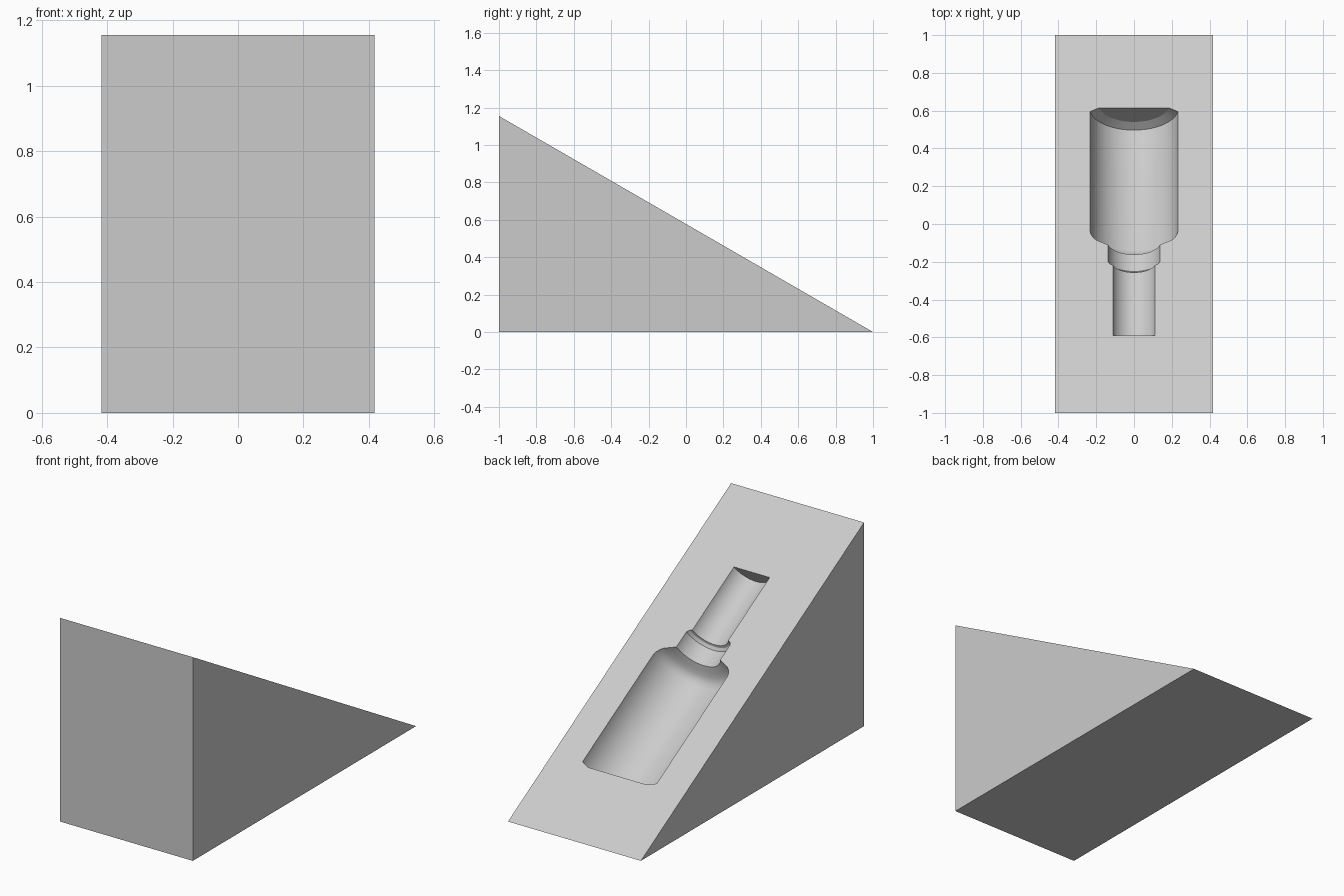
import bpy, bmesh
from math import cos, sin, pi, radians
from mathutils import Matrix, Vector

cube = bpy.data.objects.get("Cube")
if cube:
    bpy.data.objects.remove(cube, do_unlink=True)

SLOPE = radians(30)
HALF_WIDTH, HEIGHT = 0.417, 1.155
AXIS_LIFT = 0.04   # the bottle axis floats this far above the sloped face

grey = bpy.data.materials.new("light_grey")
grey.use_nodes = True
grey.diffuse_color = (0.6, 0.6, 0.6, 1)
grey.node_tree.nodes["Principled BSDF"].inputs["Base Color"].default_value = (0.6, 0.6, 0.6, 1)

# Local frame of the cavity: z runs down the slope, y goes into the block
normal = Vector((0, sin(SLOPE), cos(SLOPE)))
frame = Matrix.Translation(Vector((0, 0, HEIGHT / 2)) + normal * AXIS_LIFT) @ Matrix.Rotation(radians(-120), 4, 'X')


def make_object(name, bm):
    bmesh.ops.recalc_face_normals(bm, faces=bm.faces)
    mesh = bpy.data.meshes.new(name)
    bm.to_mesh(mesh)
    bm.free()
    mesh.materials.append(grey)
    obj = bpy.data.objects.new(name, mesh)
    bpy.context.collection.objects.link(obj)
    return obj


def prism(name, outline, offset, matrix=None):
    bm = bmesh.new()
    face = bm.faces.new([bm.verts.new(p) for p in outline])
    result = bmesh.ops.extrude_face_region(bm, geom=[face])
    moved = [v for v in result["geom"] if isinstance(v, bmesh.types.BMVert)]
    bmesh.ops.translate(bm, verts=moved, vec=offset)
    if matrix:
        bm.transform(matrix)
    return make_object(name, bm)


def lathe(name, profile, segments, matrix):
    bm = bmesh.new()
    rings = []
    for y, r in profile:
        z = y / cos(SLOPE)
        rings.append([bm.verts.new((r * cos(2 * pi * i / segments), r * sin(2 * pi * i / segments), z))
                      for i in range(segments)])
    for a, b in zip(rings, rings[1:]):
        for i in range(segments):
            j = (i + 1) % segments
            bm.faces.new((a[i], a[j], b[j], b[i]))
    bm.faces.new(rings[0])
    bm.faces.new(rings[-1])
    bm.transform(matrix)
    return make_object(name, bm)


# Wedge block
block = prism("wedge_block",
              [(-HALF_WIDTH, -1, 0), (-HALF_WIDTH, 1, 0), (-HALF_WIDTH, -1, HEIGHT)],
              (2 * HALF_WIDTH, 0, 0))

# Bottle cavity: tip, neck with rounded end, shoulder, body, chamfered base
bottle = lathe("bottle_cutter", [
    (-0.59, 0.119), (-0.217, 0.119), (-0.213, 0.132), (-0.2, 0.143),
    (-0.11, 0.143), (-0.097, 0.175), (-0.085, 0.203), (-0.072, 0.22),
    (-0.055, 0.231), (-0.04, 0.236), (0.595, 0.236), (0.615, 0.189)], 96, frame)

# Round-bottomed slot below the tip
slot_start, slot_end = -0.5895 / cos(SLOPE), -0.273 / cos(SLOPE)
radius, centre = 0.048, AXIS_LIFT + 0.12
outline = [(radius, 0.06, slot_start)]
outline += [(radius * cos(pi * i / 16), centre + radius * sin(pi * i / 16), slot_start) for i in range(17)]
outline += [(-radius, 0.06, slot_start)]
slot = prism("slot_cutter", outline, (0, 0, slot_end - slot_start), frame)

# Cut the cavities and remove the cutters
bpy.context.view_layer.objects.active = block
for cutter in (bottle, slot):
    cutter.hide_render = True
    mod = block.modifiers.new("cut", 'BOOLEAN')
    mod.operation = 'DIFFERENCE'
    mod.solver = 'EXACT'
    mod.object = cutter
    bpy.ops.object.modifier_apply(modifier=mod.name)
    bpy.data.objects.remove(cutter, do_unlink=True)

bpy.ops.object.select_all(action='DESELECT')
block.select_set(True)
bpy.ops.object.shade_smooth_by_angle(angle=radians(22))
